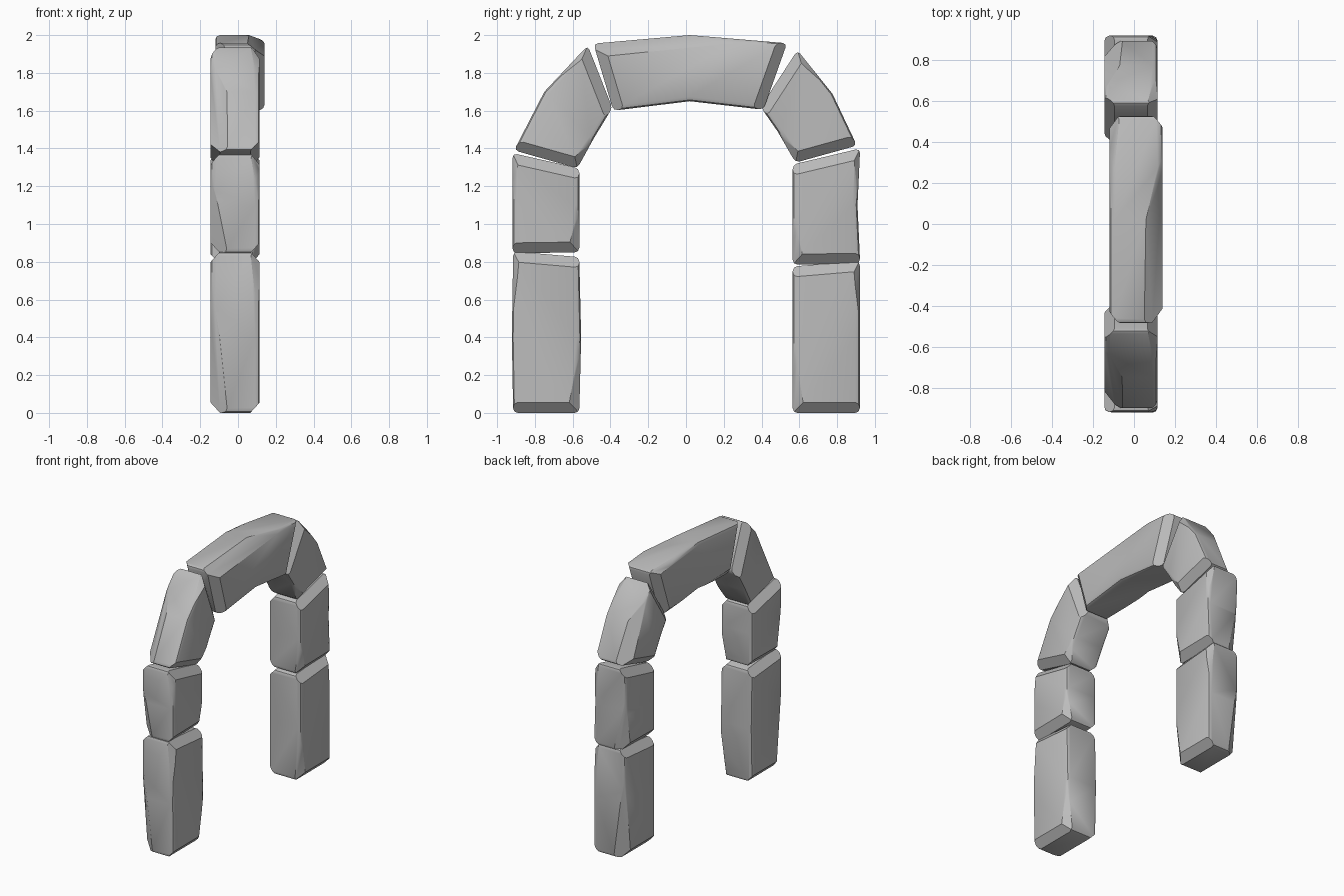
import bpy, bmesh, math
from mathutils import Vector

cube = bpy.data.objects.get("Cube")
if cube:
    bpy.data.objects.remove(cube, do_unlink=True)

stone_grey = bpy.data.materials.new("stone_grey")
stone_grey.use_nodes = True
colour = (0.5, 0.5, 0.5, 1)
stone_grey.diffuse_color = colour
stone_grey.node_tree.nodes["Principled BSDF"].inputs["Base Color"].default_value = colour


def cut(bm, point, normal):
    """Slice away everything beyond a plane and cap the opening."""
    geom = bm.verts[:] + bm.edges[:] + bm.faces[:]
    res = bmesh.ops.bisect_plane(bm, geom=geom, dist=1e-5, plane_co=point,
                                 plane_no=normal, clear_outer=True)
    rim = [e for e in res["geom_cut"] if isinstance(e, bmesh.types.BMEdge)]
    if rim:
        bmesh.ops.holes_fill(bm, edges=rim, sides=0)


def cut_corner(bm, points, outward):
    """Slice through three points, dropping the side facing outward."""
    a, b, c = points
    n = (b - a).cross(c - a).normalized()
    cut(bm, a, n if n.dot(outward) > 0 else -n)


def stone(name, foot, head, out_mid, in_mid, x0=-0.145, x1=0.115, flip=1):
    """foot and head are (outer, inner) corner pairs in the y-z plane."""
    fo, fi = foot
    ho, hi = head
    outline = [fo, fi, in_mid, hi, ho, out_mid]
    bm = bmesh.new()
    face = bm.faces.new([bm.verts.new((x0, y, z)) for y, z in outline])
    side = bmesh.ops.extrude_face_region(bm, geom=[face])
    bmesh.ops.translate(bm, vec=(x1 - x0, 0, 0),
                        verts=[v for v in side["geom"] if isinstance(v, bmesh.types.BMVert)])
    bmesh.ops.recalc_face_normals(bm, faces=bm.faces[:])
    # softened edges
    hard = [e for e in bm.edges if e.calc_face_angle(0) > 0.6]
    bmesh.ops.bevel(bm, geom=hard, offset=0.024, segments=2, profile=0.5, affect='EDGES')

    centre = sum((Vector((0, *p)) for p in outline), Vector()) / 6
    # broad chamfers across both ends
    for a, b in (foot, head):
        a, b = Vector((0, *a)), Vector((0, *b))
        n = Vector((1, 0, 0)).cross(b - a).normalized()
        if n.dot(a - centre) < 0:
            n = -n
        for x, s in ((x0, 1), (x1, -1)):
            cut(bm, a + Vector((x + s * 0.05, 0, 0)), n * 0.05 + Vector((-s * 0.055, 0, 0)))

    # long chipped facet on the outer edge, wide at the foot
    xs, s = (x0, 1) if flip > 0 else (x1, -1)
    o0, o1, i0 = Vector((xs, *fo)), Vector((xs, *ho)), Vector((xs, *fi))
    mid = Vector((xs, *out_mid))
    away = Vector((-s, 0, 0)) + (o0 - i0).normalized()
    cut_corner(bm, (mid.lerp(o1, 0.7), o0 + Vector((s * 0.09, 0, 0)),
                    o0.lerp(i0, 0.2)), away)
    # slimmer facets on the opposite outer edge and the inner edges
    xo = x1 if flip > 0 else x0
    q0, q1, p0 = Vector((xo, *fo)), Vector((xo, *ho)), Vector((xo, *fi))
    cut_corner(bm, (q1 - Vector((s * 0.05, 0, 0)), q1.lerp(Vector((xo, *hi)), 0.1),
                    Vector((xo, *out_mid))), Vector((s, 0, 0)) + (q0 - p0).normalized())
    m = Vector((xo, *in_mid))
    cut_corner(bm, (p0 - Vector((s * 0.05, 0, 0)), p0.lerp(q0, 0.18), m),
               Vector((s, 0, 0)) + (p0 - q0).normalized())
    bmesh.ops.recalc_face_normals(bm, faces=bm.faces[:])

    mesh = bpy.data.meshes.new(name)
    bm.to_mesh(mesh)
    bm.free()
    mesh.materials.append(stone_grey)
    obj = bpy.data.objects.new(name, mesh)
    bpy.context.collection.objects.link(obj)
    bpy.ops.object.select_all(action='DESELECT')
    obj.select_set(True)
    bpy.context.view_layer.objects.active = obj
    bpy.ops.object.shade_smooth_by_angle(angle=math.radians(32))


# front pillar
stone("front_base_stone", ((-.915, 0), (-.565, 0)), ((-.915, .855), (-.565, .825)),
      (-.922, .4), (-.555, .4))
stone("front_middle_stone", ((-.918, .845), (-.565, .85)), ((-.918, 1.375), (-.565, 1.295)),
      (-.918, 1.1), (-.565, 1.1))
stone("front_shoulder_stone", ((-.91, 1.39), (-.575, 1.295)), ((-.52, 1.945), (-.39, 1.615)),
      (-.75, 1.70), (-.49, 1.45))
# back pillar
stone("back_base_stone", ((.92, 0), (.565, 0)), ((.92, .805), (.565, .775)),
      (.92, .4), (.565, .4))
stone("back_middle_stone", ((.922, .79), (.565, .785)), ((.922, 1.4), (.565, 1.315)),
      (.908, 1.1), (.565, 1.05))
stone("back_shoulder_stone", ((.905, 1.415), (.58, 1.325)), ((.59, 1.92), (.395, 1.62)),
      (.775, 1.69), (.485, 1.49))
# capstone bridging both pillars
stone("top_stone", ((-.49, 1.955), (-.385, 1.60)), ((.535, 1.957), (.41, 1.605)),
      (.02, 2.0), (.02, 1.65), x0=-.12, x1=.14, flip=-1)
